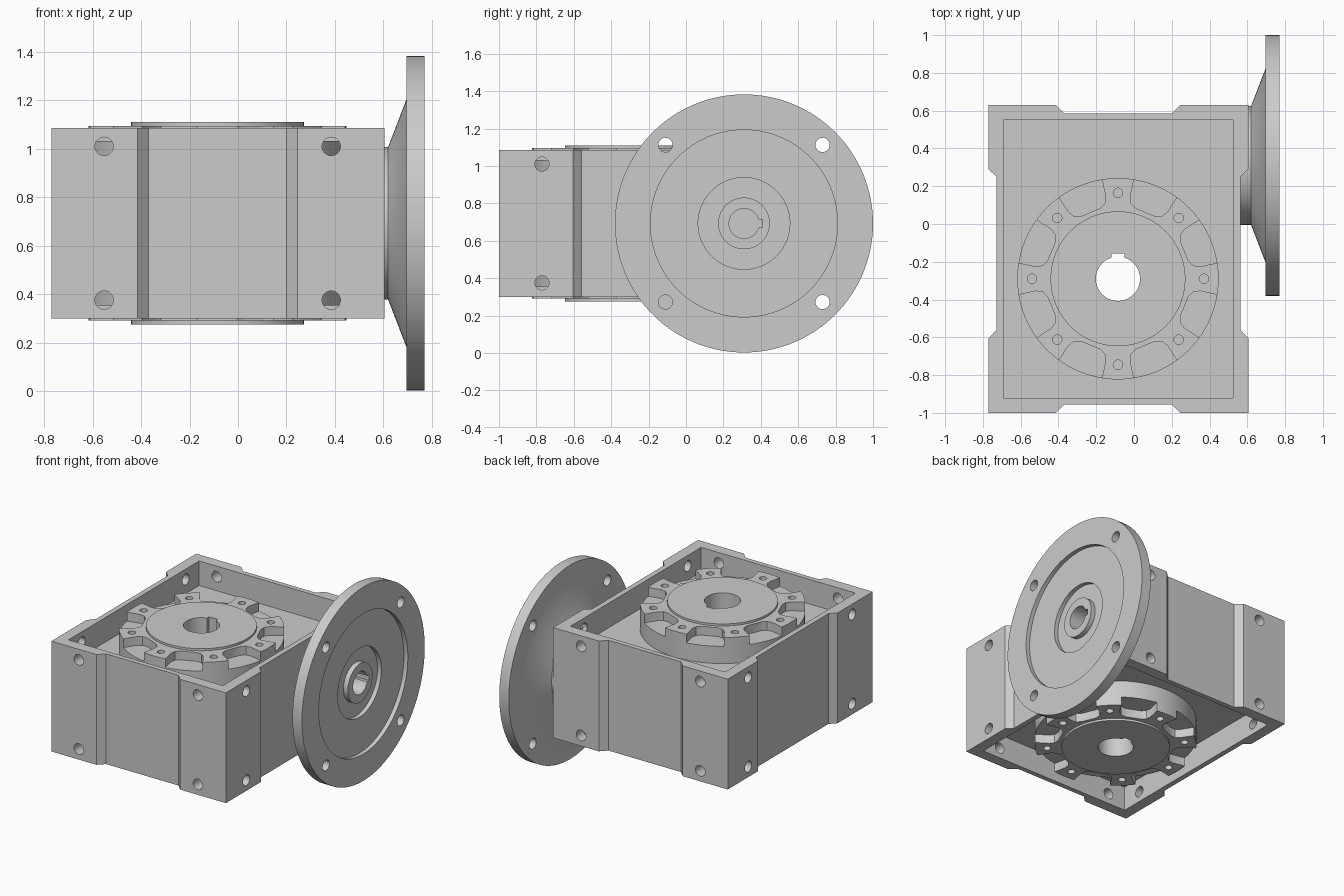
import bpy, bmesh
from math import sin, cos, pi, asin, radians
from mathutils import Matrix, Vector

if "Cube" in bpy.data.objects:
    bpy.data.objects.remove(bpy.data.objects["Cube"])

HX, HY, HZ = -0.083, -0.185, 0.6925      # housing centre
OY = -0.29                               # output bore axis
IY = 0.31                                # input flange axis
ALONG_X = Matrix.Rotation(pi / 2, 4, 'Y')
ALONG_Y = Matrix.Rotation(-pi / 2, 4, 'X')


def finish(name, bm, mat):
    bm.transform(mat)
    bmesh.ops.recalc_face_normals(bm, faces=bm.faces)
    me = bpy.data.meshes.new(name)
    bm.to_mesh(me)
    bm.free()
    ob = bpy.data.objects.new(name, me)
    bpy.context.collection.objects.link(ob)
    return ob


def loft(name, rings, mat=Matrix()):
    """Skin a stack of equal-length closed rings and cap both ends."""
    bm = bmesh.new()
    vs = [[bm.verts.new(p) for p in r] for r in rings]
    n = len(vs[0])
    for a, b in zip(vs, vs[1:]):
        for i in range(n):
            j = (i + 1) % n
            bm.faces.new((a[i], a[j], b[j], b[i]))
    bm.faces.new(vs[0][::-1])
    bm.faces.new(vs[-1])
    return finish(name, bm, mat)


def prism(name, pts, z0, z1, mat=Matrix()):
    return loft(name, [[(x, y, z) for x, y in pts] for z in (z0, z1)], mat)


def lathe(name, profile, mat=Matrix(), n=96):
    return loft(name, [[(r * cos(2 * pi * i / n), r * sin(2 * pi * i / n), h)
                        for i in range(n)] for r, h in profile], mat)


def rect(hx, hy):
    return [(-hx, -hy), (hx, -hy), (hx, hy), (-hx, hy)]


def keyed(r, tip, hw, n=48):
    """Round bore outline with a keyway towards +y."""
    a = asin(hw / r)
    arc = [pi / 2 + a + (2 * pi - 2 * a) * i / n for i in range(n + 1)]
    return [(r * cos(t), r * sin(t)) for t in arc] + [(hw, tip), (-hw, tip)]


def cut(ob, cutters):
    for c in cutters:
        m = ob.modifiers.new("cut", 'BOOLEAN')
        m.operation, m.solver, m.object = 'DIFFERENCE', 'EXACT', c
    bpy.context.view_layer.update()
    dg = bpy.context.evaluated_depsgraph_get()
    me = bpy.data.meshes.new_from_object(ob.evaluated_get(dg))
    ob.modifiers.clear()
    ob.data = me
    for c in cutters:
        bpy.data.objects.remove(c)


def output_bore():
    return prism("bore", keyed(0.117, 0.135, 0.035), 0.1, 1.3,
                 Matrix.Translation((-0.085, OY, 0)))


def input_bore():
    return prism("bore", keyed(0.08, 0.10, 0.022), 0.4, 1.0,
                 Matrix.Translation((0, IY, HZ)) @ ALONG_X @ Matrix.Rotation(0, 4, 'Z'))


# Housing outline: rectangle with a shallow relief in each side
X0, X1, Y0, Y1 = -0.77, 0.605, -1.0, 0.63
outline = [(X0, Y0), (-0.415, Y0), (-0.37, Y0 + .045), (0.20, Y0 + .045), (0.245, Y0),
           (X1, Y0), (X1, -0.605), (X1 - .042, -0.56), (X1 - .042, 0.25), (X1, 0.29),
           (X1, Y1), (0.245, Y1), (0.20, Y1 - .045), (-0.37, Y1 - .045), (-0.415, Y1),
           (X0, Y1), (X0, 0.29), (X0 + .042, 0.25), (X0 + .042, -0.56), (X0, -0.605)]
housing = prism("housing", outline, 0.30, 1.085)

# Open trays above and below, bolt holes through the walls, bores
FLOOR = 0.2175
cutters = [prism("tray", rect(0.608, 0.735), s * FLOOR, s * 0.5,
                 Matrix.Translation((HX, HY, HZ))) for s in (1, -1)]
for z in (0.375, 1.01):
    for s in (1, -1):
        for y in (-0.77, 0.40):
            cutters.append(lathe("hole", [(0.038, -0.1), (0.038, 0.1)],
                Matrix.Translation((HX + s * 0.67, y, z)) @ ALONG_X, 24))
        for x in (-0.553, 0.385):
            cutters.append(lathe("hole", [(0.038, -0.1), (0.038, 0.1)],
                Matrix.Translation((x, HY + s * 0.80, z)) @ ALONG_Y, 24))
cut(housing, cutters + [output_bore(), input_bore()])

# Output hubs: stepped disc with eight screw lugs, top and bottom
parts = [housing]
for name, s in (("output_hub_top", 1), ("output_hub_bottom", -1)):
    base = Matrix.Translation((-0.085, OY, HZ)) @ Matrix.Diagonal((1, 1, s, 1))
    hub = lathe(name, [(0.533, FLOOR), (0.533, 0.4025), (0.357, 0.4025), (0.357, 0.4175)], base)
    tools = []
    for k in range(8):
        turn = base @ Matrix.Rotation(k * pi / 4, 4, 'Z')
        tools.append(lathe("screw", [(0.025, 0.33), (0.025, 0.45)],
                           turn @ Matrix.Translation((0.455, 0, 0)), 20))
        pocket = [(r * cos(radians(a)), r * sin(radians(a))) for r, a in
                  ((0.60, -13), (0.44, -14), (0.405, -12.5), (0.385, -8),
                   (0.385, 8), (0.405, 12.5), (0.44, 14), (0.60, 13))]
        tools.append(prism("pocket", pocket, 0.34, 0.45,
                           turn @ Matrix.Rotation(pi / 8, 4, 'Z')))
    cut(hub, tools + [output_bore()])
    parts.append(hub)

# Input flange: neck, cone, dished mounting face and hollow shaft end
axis = Matrix.Translation((0, IY, HZ)) @ ALONG_X
flange = lathe("input_flange", [(0.315, 0.555), (0.315, 0.62), (0.51, 0.695), (0.69, 0.695),
                                (0.69, 0.77), (0.5, 0.77), (0.5, 0.74), (0.245, 0.74),
                                (0.245, 0.71), (0.138, 0.71), (0.138, 0.745)], axis, 128)
holes = [lathe("hole", [(0.038, 0.6), (0.038, 0.9)],
               axis @ Matrix.Translation((a * 0.42, b * 0.42, 0)), 24)
         for a in (1, -1) for b in (1, -1)]
cut(flange, holes + [input_bore()])
parts.append(flange)

# Smooth the round walls, keep edges crisp
for ob in parts:
    bpy.ops.object.select_all(action='DESELECT')
    ob.select_set(True)
    bpy.context.view_layer.objects.active = ob
    bpy.ops.object.shade_smooth_by_angle(angle=radians(25))
